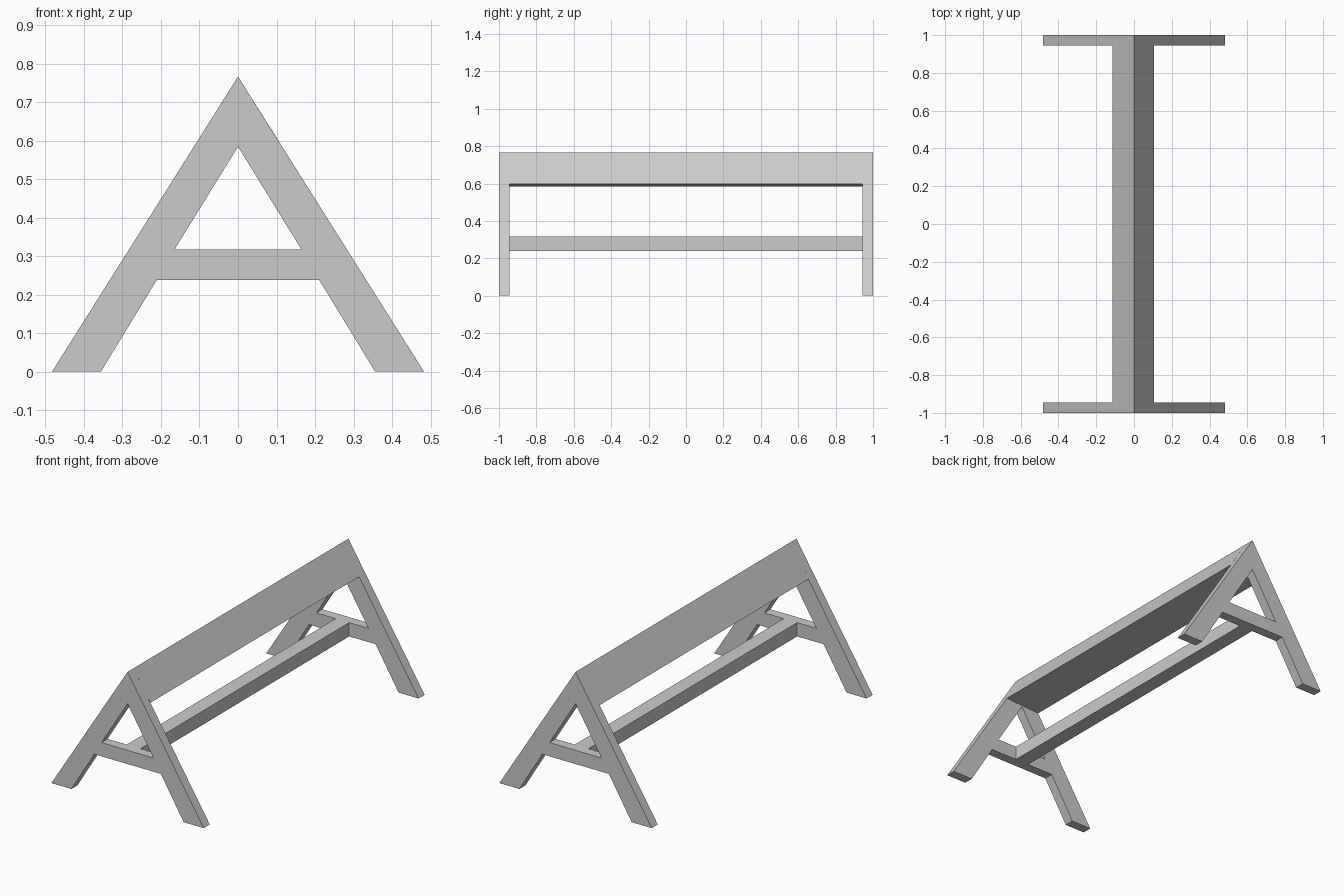
import bpy, bmesh
from mathutils import Vector

if "Cube" in bpy.data.objects:
    bpy.data.objects.remove(bpy.data.objects["Cube"])

END = 1.0        # half length
THICK = 0.055    # end frame thickness
INNER = END - THICK


def extruded(name, points, faces, y0, y1):
    """Extrude flat faces drawn in the x-z plane from y0 to y1."""
    bm = bmesh.new()
    verts = [bm.verts.new((x, y0, z)) for x, z in points]
    flat = [bm.faces.new([verts[i] for i in f]) for f in faces]
    out = bmesh.ops.extrude_face_region(bm, geom=flat)
    moved = [v for v in out["geom"] if isinstance(v, bmesh.types.BMVert)]
    bmesh.ops.translate(bm, verts=moved, vec=Vector((0, y1 - y0, 0)))
    bmesh.ops.recalc_face_normals(bm, faces=bm.faces)
    mesh = bpy.data.meshes.new(name)
    bm.to_mesh(mesh)
    bm.free()
    obj = bpy.data.objects.new(name, mesh)
    bpy.context.collection.objects.link(obj)
    return obj


# A-shaped end frames: right leg, left leg and crossbar share one mesh
side = [(0.483, 0), (0.356, 0), (0.211, 0.238), (0.165, 0.317)]
a_points = [(0, 0.766), (0, 0.584)] + side + [(-x, z) for x, z in side]
a_faces = [(0, 2, 3, 4, 5, 1), (0, 1, 9, 8, 7, 6), (4, 8, 9, 5)]
extruded("front_frame", a_points, a_faces, -END, -INNER)
extruded("back_frame", a_points, a_faces, INNER, END)

# Ridge beam: triangular, with a slightly tilted underside
ridge = [(0, 0.766), (0.107, 0.597), (-0.114, 0.585)]
extruded("ridge_beam", ridge, [(0, 1, 2)], -INNER, INNER)

# Lower stretcher joining the two crossbars
bar = [(-0.043, 0.238), (0.043, 0.238), (0.043, 0.317), (-0.043, 0.317)]
extruded("stretcher", bar, [(0, 1, 2, 3)], -INNER, INNER)
